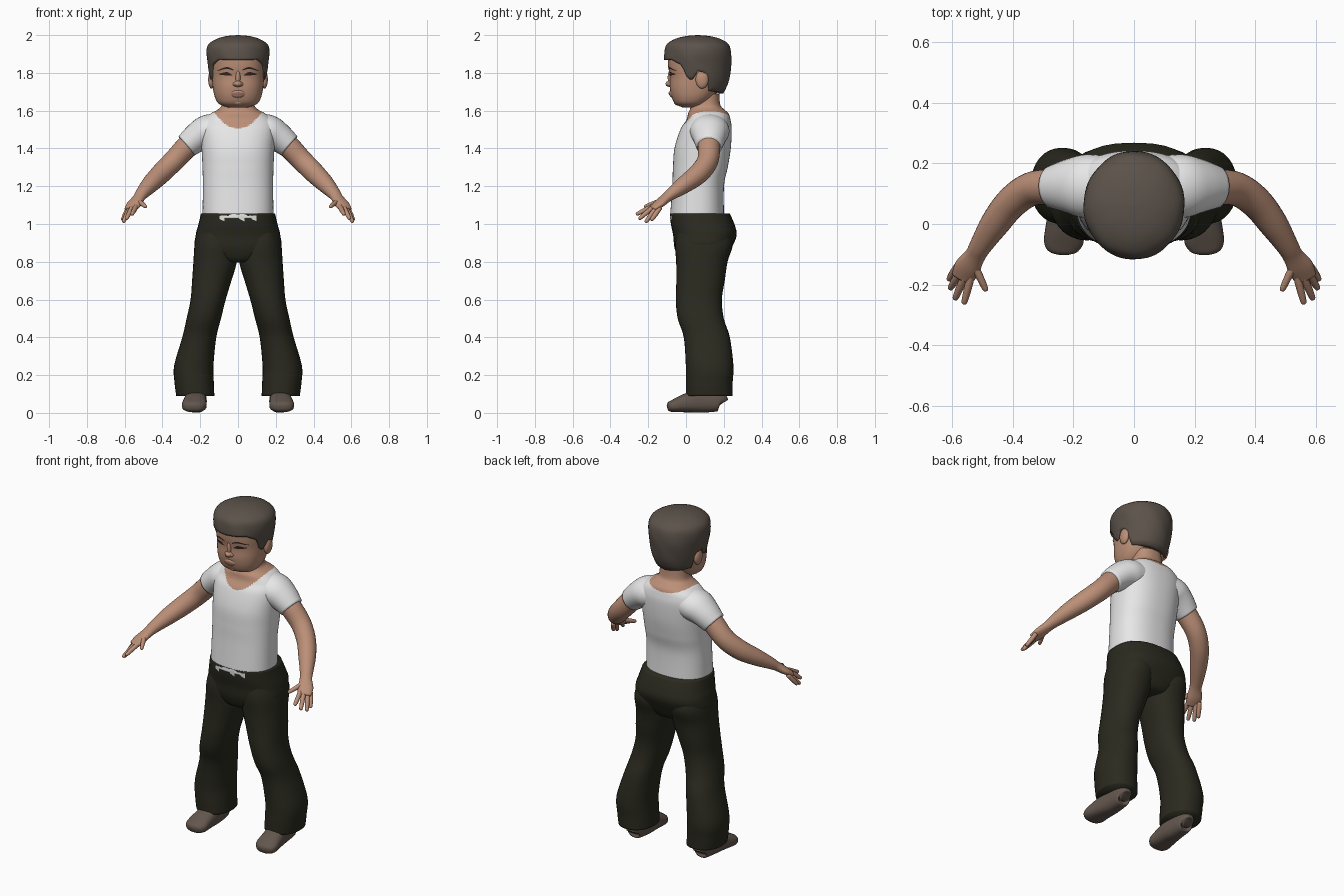
import bpy, bmesh, math
from mathutils import Vector
from mathutils.bvhtree import BVHTree

if "Cube" in bpy.data.objects:
    bpy.data.objects.remove(bpy.data.objects["Cube"])


def material(name, rgb):
    m = bpy.data.materials.new(name)
    m.use_nodes = True
    m.diffuse_color = (*rgb, 1)
    m.node_tree.nodes["Principled BSDF"].inputs["Base Color"].default_value = (*rgb, 1)
    return m


SKIN = material("skin", (.50, .275, .185))
SHIRT = material("white cotton", (.80, .80, .80))
PANTS = material("dark olive cloth", (.023, .023, .014))
HAIR = material("brown hair", (.105, .084, .068))
SHOE = material("brown leather", (.125, .095, .076))
DARK = material("dark lash", (.03, .02, .016))
LIP = material("lip", (.34, .155, .115))


def finish(name, bm, mats, mirror=False):
    bmesh.ops.recalc_face_normals(bm, faces=bm.faces)
    mesh = bpy.data.meshes.new(name)
    bm.to_mesh(mesh)
    bm.free()
    for m in mats:
        mesh.materials.append(m)
    ob = bpy.data.objects.new(name, mesh)
    bpy.context.collection.objects.link(ob)
    for p in mesh.polygons:
        p.use_smooth = True
    if mirror:
        ob.modifiers.new("Mirror", 'MIRROR').use_mirror_merge = False
    return ob


def smooth(rows, n):
    """Catmull-Rom interpolation of rows of numbers."""
    out = []
    for i in range(len(rows) - 1):
        quad = [rows[max(i - 1, 0)], rows[i], rows[i + 1], rows[min(i + 2, len(rows) - 1)]]
        for k in range(n):
            t = k / n
            out.append([b + .5 * t * (c - a + t * (2*a - 5*b + 4*c - d + t * (3*(b - c) + d - a)))
                        for a, b, c, d in zip(*quad)])
    return out + [list(rows[-1])]


def skin_rings(bm, rings, capped=True):
    rings = [[bm.verts.new(p) for p in r] for r in rings]
    for a, b in zip(rings, rings[1:]):
        for i in range(len(a)):
            j = (i + 1) % len(a)
            bm.faces.new((a[i], a[j], b[j], b[i]))
    if capped:
        bm.faces.new(rings[0])
        bm.faces.new(rings[-1])


def loft(bm, rows, n=5, segs=32, power=2.0, upright=True):
    """Rows of x, y, z, width, depth; upright rings lie flat, others follow the path."""
    rows = smooth(rows, n)
    rings = []
    for i, (x, y, z, ru, rv) in enumerate(rows):
        u, v = Vector((1, 0, 0)), Vector((0, 1, 0))
        if not upright:
            t = Vector(rows[min(i + 1, len(rows) - 1)][:3]) - Vector(rows[max(i - 1, 0)][:3])
            u = t.cross(Vector((0, 0, 1))).normalized()
            v = u.cross(t).normalized()
        ring = []
        for k in range(segs):
            c, s = math.cos(math.tau * k / segs), math.sin(math.tau * k / segs)
            ring.append(Vector((x, y, z)) + u * math.copysign(abs(c) ** (2 / power), c) * ru
                        + v * math.copysign(abs(s) ** (2 / power), s) * rv)
        rings.append(ring)
    skin_rings(bm, rings)


def ball(bm, at, size):
    new = bmesh.ops.create_uvsphere(bm, u_segments=20, v_segments=12, radius=1)["verts"]
    for v in new:
        v.co = Vector(at) + Vector(a * b for a, b in zip(v.co, size))


# Torso and neck, with the collar as a colour boundary
bm = bmesh.new()
loft(bm, [(0, .058, 1.03, .188, .143), (0, .064, 1.2, .186, .137), (0, .076, 1.3, .188, .145),
          (0, .088, 1.4, .193, .149), (0, .106, 1.5, .2, .136), (0, .119, 1.55, .185, .117),
          (0, .118, 1.585, .145, .107), (0, .112, 1.605, .108, .092), (0, .103, 1.63, .087, .079),
          (0, .1, 1.69, .082, .076)], n=14, segs=96, power=2.35)
for f in bm.faces:
    c = f.calc_center_median()
    low, rise = (1.505, .085) if c.y < .11 else (1.57, .025)
    f.material_index = int(c.z > low + rise * (c.x / .125) ** 2)
finish("shirt_and_neck", bm, [SHIRT, SKIN])

# Sleeves
bm = bmesh.new()
loft(bm, [(.09, .125, 1.5, .1, .085), (.16, .125, 1.49, .105, .088), (.215, .125, 1.46, .09, .078),
          (.272, .122, 1.413, .07, .066)], upright=False)
finish("sleeves", bm, [SHIRT], True)

# Arms with palm and fingers
bm = bmesh.new()
loft(bm, [(.2, .125, 1.475, .06, .06), (.265, .122, 1.415, .06, .06), (.34, .115, 1.335, .056, .057),
          (.405, .07, 1.27, .053, .055), (.46, 0, 1.215, .048, .047), (.505, -.07, 1.165, .037, .034),
          (.525, -.105, 1.138, .034, .026), (.55, -.145, 1.105, .043, .022),
          (.568, -.18, 1.08, .036, .014)], upright=False, segs=24)
fingers = [((.54, -.18, 1.092), (.562, -.265, 1.05)), ((.562, -.18, 1.085), (.592, -.25, 1.025)),
           ((.578, -.165, 1.075), (.608, -.215, 1.008)), ((.586, -.145, 1.075), (.612, -.185, 1.018)),
           ((.53, -.13, 1.125), (.487, -.222, 1.09))]
for base, tip in fingers:
    a, b = Vector(base), Vector(tip)
    loft(bm, [(*a.lerp(b, t), r, r) for t, r in
              ((-.2, .012), (.3, .013), (.85, .0105), (.97, .007), (1, .001))],
         n=3, segs=12, upright=False)
finish("arms", bm, [SKIN], True)

# Trousers: hips and two flared legs
bm = bmesh.new()
loft(bm, [(0, .074, 1.055, .196, .158), (0, .088, 1, .209, .168), (0, .1, .94, .224, .168),
          (0, .09, .87, .222, .15), (0, .085, .81, .12, .12), (0, .085, .795, .06, .08)], power=2.5)
finish("hips", bm, [PANTS])
bm = bmesh.new()
loft(bm, [(.11, .085, 1, .09, .12), (.115, .095, .9, .113, .152), (.121, .084, .8, .115, .136),
          (.139, .077, .7, .104, .128), (.158, .068, .6, .093, .122), (.181, .078, .5, .091, .122),
          (.205, .11, .4, .09, .122), (.234, .125, .25, .104, .126), (.232, .123, .16, .104, .124),
          (.226, .123, .09, .101, .123)], power=2.2)
finish("trouser_legs", bm, [PANTS], True)

# Shoes
bm = bmesh.new()
loft(bm, [(.222, .192, .05, .025, .03), (.222, .175, .06, .045, .052), (.222, .08, .065, .056, .064),
          (.228, 0, .052, .062, .05), (.232, -.06, .038, .065, .035), (.232, -.09, .032, .048, .025),
          (.232, -.1, .03, .02, .012)], power=2.5, upright=False)
finish("shoes", bm, [SHOE], True)

# Head with nose, mouth and cheek volumes, and ears
bm = bmesh.new()
loft(bm, [(0, .03, 1.618, .055, .05), (0, .024, 1.635, .1, .08), (0, .035, 1.67, .122, .11),
          (0, .046, 1.72, .133, .131), (0, .055, 1.78, .138, .14), (0, .055, 1.84, .14, .15),
          (0, .06, 1.9, .14, .15), (0, .06, 1.96, .1, .1)], segs=48, power=2.35)
ball(bm, (0, -.084, 1.742), (.021, .024, .017))
ball(bm, (0, -.08, 1.775), (.013, .017, .045))
ball(bm, (0, -.065, 1.692), (.042, .024, .026))
ball(bm, (0, -.045, 1.648), (.035, .02, .02))
for s in (-1, 1):
    ball(bm, (.014 * s, -.08, 1.74), (.014, .017, .012))
    ball(bm, (.14 * s, .085, 1.765), (.018, .034, .048))
face = BVHTree.FromBMesh(bm)
finish("head", bm, [SKIN])


def plate(name, path, mat, mirror=False, surface=face, lift=.003):
    """Thin strip of x, z, half height laid on the front surface."""
    bm = bmesh.new()
    rows = []
    for x, z, h in smooth(path, 5):
        rows.append([])
        for k in (1, .33, -.33, -1):
            hit = surface.ray_cast(Vector((x, -1, z + h * k)), Vector((0, 1, 0)))[0]
            rows[-1].append(bm.verts.new(hit - Vector((0, lift, 0))))
    for a, b in zip(rows, rows[1:]):
        for k in range(3):
            bm.faces.new((a[k], a[k + 1], b[k + 1], b[k]))
    return finish(name, bm, [mat], mirror)


# Painted face details
plate("eyebrows", [(.024, 1.815, .003), (.06, 1.826, .005), (.108, 1.812, .002)], DARK, True)
plate("eyes", [(.03, 1.787, .001), (.058, 1.795, .009), (.1, 1.793, .002)], DARK, True)
plate("lips", [(-.04, 1.687, .001), (-.012, 1.69, .007), (.012, 1.69, .007), (.04, 1.687, .001)], LIP)
plate("nostrils", [(.005, 1.732, .001), (.011, 1.732, .003), (.018, 1.733, .001)], LIP, True)

# Shirt scraps showing at the belt line
hips = bpy.data.objects["hips"].data
belt = BVHTree.FromPolygons([v.co for v in hips.vertices], [p.vertices[:] for p in hips.polygons])
for i, x in enumerate((-.085, .02, .085)):
    plate(f"shirt_scrap_{i}", [(x - .014, 1.035, .008), (x + .014, 1.03, .016)], SHIRT,
          surface=belt)

# Hair cap: low behind the ears, sideburns at the temples, high over the brow
profile = smooth([(1.68, .125, .13), (1.75, .143, .163), (1.83, .157, .177), (1.9, .168, .177),
                  (1.95, .156, .165), (1.98, .112, .12), (1.995, .06, .062), (2, .002, .002)], 8)
hairline = [(0, 1.868), (40, 1.87), (62, 1.84), (72, 1.765), (82, 1.765), (89, 1.81), (104, 1.8),
            (115, 1.705), (180, 1.69)]


def lookup(table, x):
    for a, b in zip(table, table[1:]):
        if x <= b[0]:
            t = (x - a[0]) / (b[0] - a[0])
            return [p + (q - p) * t for p, q in zip(a, b)]
    return table[-1]


bm = bmesh.new()
rings = []
for k in range(-1, 21):
    ring = []
    for i in range(72):
        deg = i * 5 - 180
        a = math.radians(deg)
        bottom = lookup(hairline, abs(deg))[1]
        z = bottom + (2 - bottom) * math.sin(math.pi / 2 * max(k, 0) / 20)
        _, rx, ry = lookup(profile, z)
        wave = (1 + .012 * math.sin(5 * a + 40 * z) * math.sin(3 * a)) * (.86 if k < 0 else 1)
        ring.append((rx * wave * math.sin(a), .062 - ry * wave * math.cos(a), z))
    rings.append(ring)
skin_rings(bm, rings)
finish("hair", bm, [HAIR])
